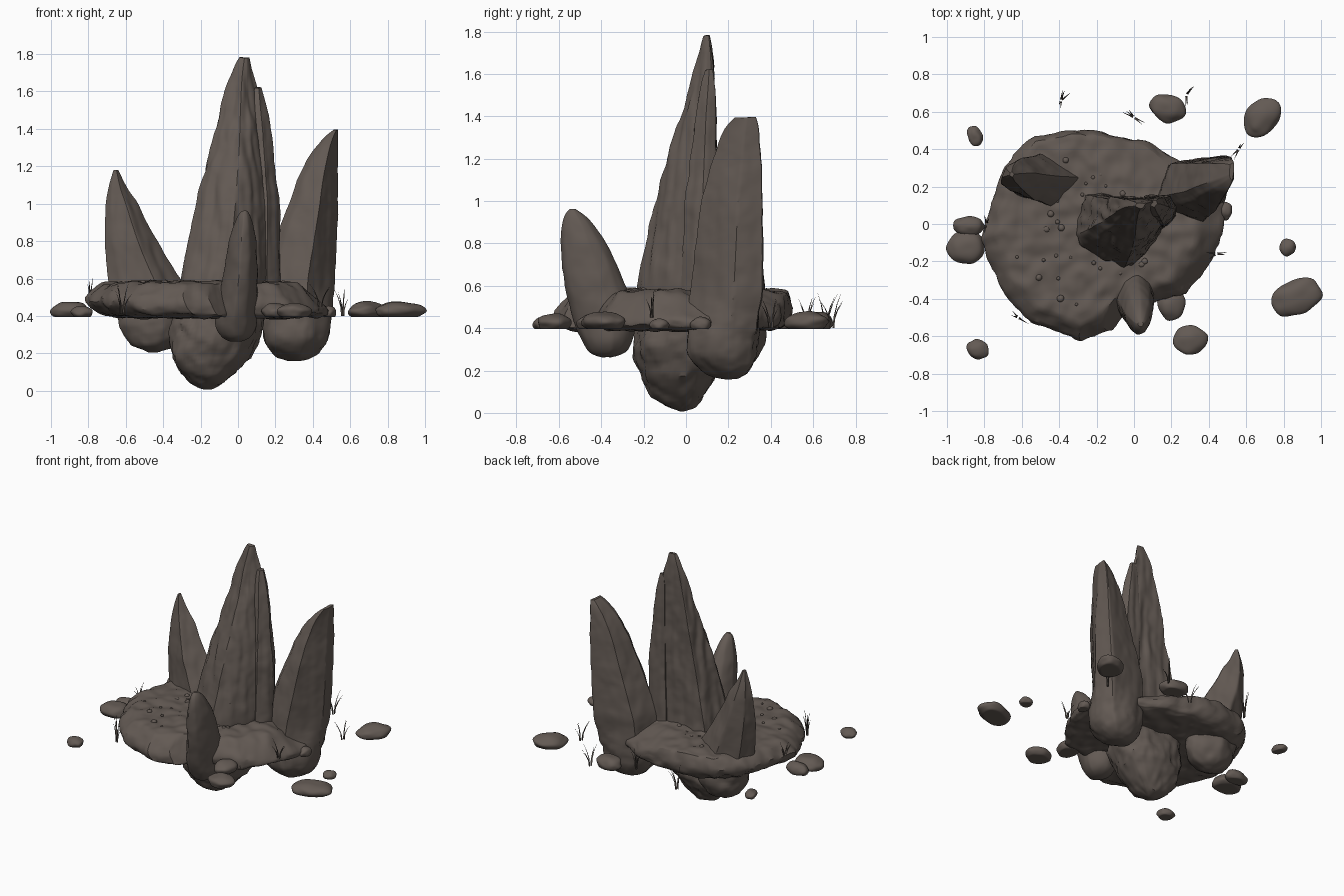
import bpy, bmesh, math, random
from mathutils import Vector, noise

if "Cube" in bpy.data.objects:
    bpy.data.objects.remove(bpy.data.objects["Cube"])

random.seed(4)


def material(name, rgb):
    m = bpy.data.materials.new(name)
    m.diffuse_color = (*rgb, 1)
    m.use_nodes = True
    m.node_tree.nodes["Principled BSDF"].inputs["Base Color"].default_value = m.diffuse_color
    return m


STONE = material("warm grey stone", (0.125, 0.102, 0.088))
GRASS = material("dark dry grass", (0.085, 0.07, 0.06))


def finish(bm, name, mat, angle=35):
    bmesh.ops.recalc_face_normals(bm, faces=bm.faces)
    me = bpy.data.meshes.new(name)
    bm.to_mesh(me)
    bm.free()
    ob = bpy.data.objects.new(name, me)
    bpy.context.collection.objects.link(ob)
    me.materials.append(mat)
    bpy.context.view_layer.objects.active = ob
    ob.select_set(True)
    bpy.ops.object.shade_smooth_by_angle(angle=math.radians(angle))
    ob.select_set(False)
    return ob


def outline(poly, n):
    """n points around a polygon, scaled to the unit box."""
    xs, ys = [p[0] for p in poly], [p[1] for p in poly]
    unit = [Vector(((x - min(xs)) / (max(xs) - min(xs)), (y - min(ys)) / (max(ys) - min(ys))))
            for x, y in poly]
    lens = [(unit[i - len(unit) + 1] - unit[i]).length for i in range(len(unit))]
    pts = []
    for k in range(n):
        d, i = sum(lens) * k / n, 0
        while d > lens[i]:
            d -= lens[i]
            i += 1
        pts.append(unit[i].lerp(unit[(i + 1) % len(unit)], d / lens[i]))
    return pts


def rock(name, poly, levels, n=64, step=0.02, rough=0.012, streak=0.012, round_below=0.45,
         base_soft=0.0, smooth=3, angle=35):
    """Loft a polygon through boxes (z, x0, x1, y0, y1), lumpy low down and streaked high up."""
    shape = outline(poly, n)
    mid = Vector((0.5, 0.5))
    rings = []
    for a, b in zip(levels, levels[1:]):
        size = max(abs(q - p) for p, q in zip(a, b))
        steps = max(2, round(size / step))
        rings += [[p + (q - p) * i / steps for p, q in zip(a, b)] for i in range(steps)]
    rings.append(list(levels[-1]))
    for _ in range(smooth):
        rings = [rings[0]] + [[(p + 2 * q + r) / 4 for p, q, r in zip(*rings[i - 1:i + 2])]
                              for i in range(1, len(rings) - 1)] + [rings[-1]]
    bm = bmesh.new()
    loops = []
    for z, x0, x1, y0, y1 in rings:
        soft = min(1, max(base_soft, (round_below + 0.1 - z) / 0.2))
        c = Vector(((x0 + x1) / 2, (y0 + y1) / 2, z))
        thin = min(1, (x1 - x0) / 0.15)
        loop = []
        for s in shape:
            d = s - mid
            d = d.lerp(d.normalized() * 0.5, soft * 0.75)
            p = Vector((c.x + d.x * (x1 - x0), c.y + d.y * (y1 - y0), z))
            out = Vector((d.x, d.y, 0)).normalized()
            lump = noise.noise(p * 9) + 0.6 * noise.noise(p * 24)
            grain = noise.noise(Vector((p.x * 22, p.y * 22, p.z * 2.5)))
            p += out * thin * (rough * lump * (0.5 + 1.3 * soft) + streak * grain * (1 - soft))
            p.z += 0.6 * rough * noise.noise(p * 14 + Vector((5, 5, 5)))
            loop.append(bm.verts.new(p))
        loops.append(loop)
    for a, b in zip(loops, loops[1:]):
        for i in range(n):
            bm.faces.new((a[i - 1], a[i], b[i], b[i - 1]))
    bm.faces.new(loops[0])
    bm.faces.new(loops[-1])
    return finish(bm, name, STONE, angle)


# Tall centre spire and the shard on its side
rock("centre_spire",
     [(-.31, -.06), (-.26, -.13), (-.05, -.235), (.06, -.17), (.22, .09), (.18, .14), (-.26, .16)],
     [(.005, -.18, -.14, -.03, -.01), (.04, -.26, -.07, -.12, .06), (.11, -.325, .01, -.19, .11),
      (.2, -.37, .1, -.235, .15), (.36, -.36, .16, -.25, .18), (.6, -.31, .22, -.23, .155),
      (1, -.22, .2, -.15, .145), (1.3, -.145, .165, -.06, .14), (1.5, -.095, .125, .01, .135),
      (1.68, -.045, .09, .06, .13), (1.74, -.01, .07, .075, .12), (1.78, .01, .06, .085, .11)],
     n=90, streak=0.016)
rock("centre_shard", [(.05, 0), (.16, -.02), (.23, .07), (.2, .15), (.06, .15)],
     [(.5, .04, .235, -.03, .155), (1, .06, .225, 0, .145), (1.4, .07, .175, .04, .14),
      (1.55, .075, .145, .07, .135), (1.62, .09, .125, .09, .125)], n=40)

# Right, left and front spires
rock("right_spire", [(.11, .155), (.17, .1), (.38, .04), (.54, .235), (.51, .37), (.18, .325)],
     [(.16, .26, .33, .18, .24), (.18, .19, .42, .09, .3), (.27, .13, .49, .005, .34),
      (.4, .12, .505, .0, .355), (.6, .125, .52, .02, .37), (.8, .195, .53, .045, .37),
      (1, .272, .535, .07, .365),
      (1.15, .325, .535, .11, .36), (1.3, .41, .535, .16, .35), (1.36, .465, .535, .19, .345),
      (1.395, .51, .535, .23, .33)], rough=0.008, streak=0.004, base_soft=0.1)
rock("left_spire", [(-.71, .2), (-.64, .155), (-.44, .09), (-.28, .245), (-.5, .375), (-.66, .315)],
     [(.205, -.48, -.42, .21, .26), (.24, -.57, -.32, .13, .34), (.32, -.63, -.26, .1, .37),
      (.55, -.69, -.27, .09, .375), (.8, -.71, -.43, .13, .36), (1, -.71, -.535, .19, .34),
      (1.1, -.69, -.6, .22, .31), (1.18, -.665, -.64, .25, .28)], rough=0.008, streak=0.006)
rock("front_spire",
     [(-.12, -.42), (-.02, -.58), (.04, -.55), (.1, -.4), (.07, -.33), (0, -.28), (-.07, -.32)],
     [(.262, -.04, .02, -.4, -.35), (.28, -.09, .07, -.46, -.28), (.34, -.128, .105, -.49, -.25),
      (.42, -.118, .1, -.53, -.23), (.6, -.08, .11, -.575, -.28), (.8, -.05, .1, -.595, -.37),
      (.9, -.015, .08, -.587, -.44), (.945, .0, .065, -.57, -.49), (.962, .02, .05, -.55, -.52)],
     rough=0.003, streak=0.0, base_soft=0.85)

# Ground slab, notched at the front where the small spire stands
slab = rock("ground_slab",
            [(-.35, .5), (-.55, .45), (-.68, .3), (-.75, .1), (-.8, -.1), (-.7, -.35),
             (-.55, -.53), (-.28, -.63), (-.14, -.58), (-.06, -.46), (.1, -.42), (.27, -.38),
             (.4, -.2), (.47, -.05), (.48, .1), (.35, .27), (.1, .43), (-.15, .49)],
            [(.393, -.2, -.1, -.1, 0), (.393, -.64, .44, -.55, .43), (.41, -.74, .48, -.61, .47),
             (.455, -.81, .485, -.63, .495), (.5, -.82, .46, -.61, .505), (.54, -.78, .42, -.57, .5),
             (.575, -.74, .37, -.53, .485), (.582, -.6, .2, -.4, .34), (.582, -.25, -.1, -.1, .05)],
            n=190, rough=0.026, streak=0, round_below=0, smooth=1, angle=30)
# The slab thins out towards its back right corner
for v in slab.data.vertices:
    t = min(1, max(0, (v.co.x + v.co.y - .2) / .35))
    v.co.z -= max(0, v.co.z - .4) * .45 * t * t * (3 - 2 * t)


def blob(bm, x, y, z, sx, sy, sz, sub, turn=0.0):
    """Irregular rounded stone centred on x, y, z."""
    vs = bmesh.ops.create_icosphere(bm, subdivisions=sub, radius=1)["verts"]
    seed = Vector((x * 7, y * 7, 3))
    ca, sa = math.cos(turn), math.sin(turn)
    for v in vs:
        p = v.co * (1 + 0.15 * noise.noise(v.co * 1.3 + seed))
        p.z = max(p.z, -0.65)
        px, py = p.x * sx, p.y * sy
        v.co = (x + px * ca - py * sa, y + px * sa + py * ca, z + p.z * sz)


# Loose stones lying around the slab: x, y, half width, half depth, half height, turn
for i, (x, y, sx, sy, sz, turn) in enumerate([
        (-.9, -.125, .1, .09, .05, 0), (-.885, -.01, .085, .05, .045, 0),
        (-.85, .47, .04, .055, .03, .4), (-.835, -.67, .06, .05, .035, -.3),
        (.3, -.62, .09, .08, .045, 0), (.2, -.43, .075, .085, .045, 0),
        (.82, -.125, .045, .045, .03, 0), (.868, -.39, .14, .095, .05, .4),
        (.18, .62, .1, .075, .05, -.3), (.685, .57, .115, .085, .05, .95),
        (.49, .07, .035, .05, .035, 0)]):
    bm = bmesh.new()
    blob(bm, x, y, .395 + sz * .65, sx, sy, sz, 4, turn)
    finish(bm, f"loose_stone_{i + 1}", STONE, 50)

# Small gravel on the slab
bm = bmesh.new()
for _ in range(45):
    a, r = random.uniform(0, math.tau), 0.4 * math.sqrt(random.random())
    s = random.uniform(.008, .02)
    blob(bm, -.27 + r * math.cos(a), -.04 + r * math.sin(a), .58, s, s, s * .7, 2)
finish(bm, "gravel", STONE, 60)

# Grass tufts, fanned along one direction: x, y, base height, blade height, fan angle
for i, (x, y, z, h, fan) in enumerate([
        (-.39, .66, .4, .16, 1.1), (.0, .57, .41, .14, 2.3), (.28, .69, .4, .18, 1.3),
        (.56, .4, .4, .14, .9), (.44, -.16, .45, .12, .3), (-.62, -.5, .41, .16, 2.6),
        (-.79, .0, .48, .12, 1.4), (.4, .22, .46, .12, .8)]):
    bm = bmesh.new()
    for k in range(5):
        a = fan + (k % 2) * math.pi + random.uniform(-.45, .45)
        out, side = Vector((math.cos(a), math.sin(a), 0)), Vector((-math.sin(a), math.cos(a), 0))
        lean, tall = random.uniform(.015, .06), h * random.uniform(.65, 1.1)
        prev = None
        for t in (0, .35, .7, 1):
            c = Vector((x, y, z + tall * t)) + out * (.006 + lean * t * t)
            w = .006 * (1 - t) + .0006
            ring = [bm.verts.new(c + d * w) for d in (side, out, -side)]
            if prev:
                for j in range(3):
                    bm.faces.new((prev[j - 1], prev[j], ring[j], ring[j - 1]))
            else:
                bm.faces.new(ring)
            prev = ring
        bm.faces.new(prev)
    finish(bm, f"grass_tuft_{i + 1}", GRASS, 40)
